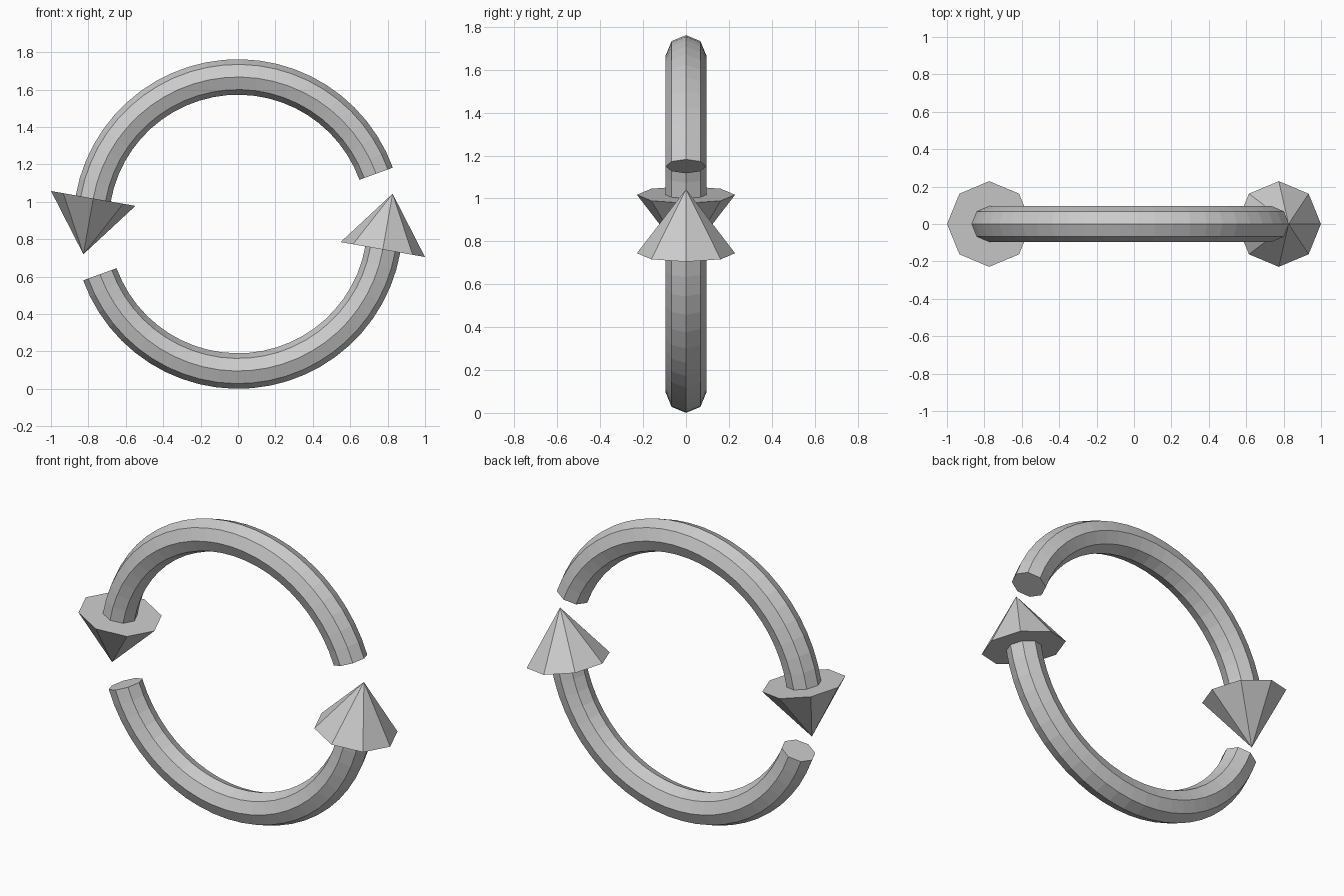
import bpy
import bmesh
from math import radians, sin, cos
from mathutils import Matrix, Vector

cube = bpy.data.objects.get("Cube")
if cube:
    bpy.data.objects.remove(cube, do_unlink=True)

RING_RADIUS = 0.786
TUBE_RADIUS = 0.095
HEAD_RADIUS = 0.229
HEAD_LENGTH = 0.303
SIDES = 8
STEPS = 24
CENTER = Vector((0, 0, RING_RADIUS + TUBE_RADIUS))
START, END = radians(20), radians(170)

grey = bpy.data.materials.new("light grey")
grey.use_nodes = True
colour = (0.6, 0.6, 0.6, 1)
grey.diffuse_color = colour
grey.node_tree.nodes["Principled BSDF"].inputs["Base Color"].default_value = colour


def ring_turn(angle):
    """Turn from +x towards +z around the ring's centre."""
    return Matrix.Rotation(-angle, 4, "Y")


def add_part(name, bm, turn):
    bmesh.ops.recalc_face_normals(bm, faces=bm.faces)
    mesh = bpy.data.meshes.new(name)
    bm.transform(Matrix.Translation(CENTER) @ ring_turn(turn))
    bm.to_mesh(mesh)
    bm.free()
    mesh.materials.append(grey)
    obj = bpy.data.objects.new(name, mesh)
    bpy.context.collection.objects.link(obj)


def arrow_shaft(name, turn):
    # Octagonal section swept along the arc, closed at both ends
    bm = bmesh.new()
    place = ring_turn(START) @ Matrix.Translation((RING_RADIUS, 0, 0))
    section = bmesh.ops.create_circle(
        bm, cap_ends=True, segments=SIDES, radius=TUBE_RADIUS, matrix=place)
    bmesh.ops.spin(
        bm, geom=section["verts"] + bm.edges[:] + bm.faces[:],
        cent=(0, 0, 0), axis=(0, -1, 0), angle=END - START,
        steps=STEPS, use_duplicate=False)
    # Close the starting end if the sweep has left it open
    bmesh.ops.holes_fill(bm, edges=[e for e in bm.edges if e.is_boundary], sides=SIDES)
    add_part(name, bm, turn)


def arrow_head(name, turn):
    # Eight-sided cone pointing along the arc's tangent
    bm = bmesh.new()
    place = ring_turn(END) @ Matrix.Translation((RING_RADIUS, 0, HEAD_LENGTH / 2))
    bmesh.ops.create_cone(
        bm, cap_ends=True, segments=SIDES, radius1=HEAD_RADIUS, radius2=0,
        depth=HEAD_LENGTH, matrix=place)
    bmesh.ops.remove_doubles(bm, verts=bm.verts, dist=0.0001)
    add_part(name, bm, turn)


# Two identical arrows, half a turn apart
for label, turn in (("upper", 0), ("lower", radians(180))):
    arrow_shaft(label + "_arrow_shaft", turn)
    arrow_head(label + "_arrow_head", turn)
